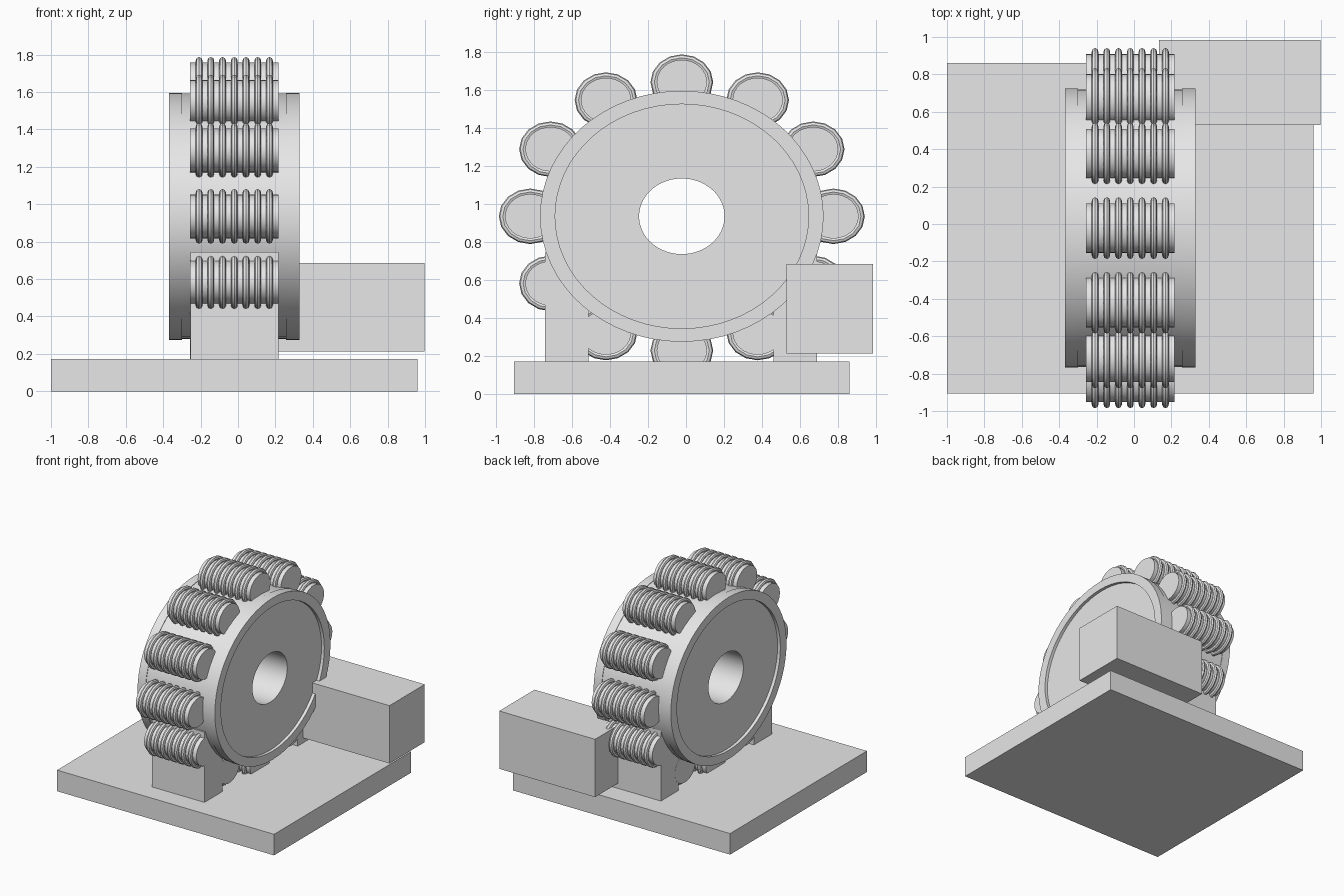
import bpy, bmesh, math

if "Cube" in bpy.data.objects:
    bpy.data.objects.remove(bpy.data.objects["Cube"])

CX, CY, CZ = -0.021, -0.022, 0.935   # wheel centre
STRETCH = 1.13                       # wheel is wider in y than in z

grey = bpy.data.materials.new("light_grey")
grey.diffuse_color = (0.8, 0.8, 0.8, 1)
grey.use_nodes = True
grey.node_tree.nodes["Principled BSDF"].inputs["Base Color"].default_value = grey.diffuse_color


def finish(name, bm, smooth=True):
    bmesh.ops.recalc_face_normals(bm, faces=bm.faces)
    mesh = bpy.data.meshes.new(name)
    bm.to_mesh(mesh)
    bm.free()
    obj = bpy.data.objects.new(name, mesh)
    bpy.context.collection.objects.link(obj)
    mesh.materials.append(grey)
    if smooth:
        bpy.ops.object.select_all(action='DESELECT')
        obj.select_set(True)
        bpy.context.view_layer.objects.active = obj
        bpy.ops.object.shade_smooth_by_angle(angle=math.radians(30))
    return obj


def box(name, x0, x1, y0, y1, z0, z1):
    bm = bmesh.new()
    bmesh.ops.create_cube(bm, size=1)
    for v in bm.verts:
        v.co = ((x0 + x1) / 2 + v.co.x * (x1 - x0),
                (y0 + y1) / 2 + v.co.y * (y1 - y0),
                (z0 + z1) / 2 + v.co.z * (z1 - z0))
    return finish(name, bm, False)


def lathe(bm, profile, segs, y=0.0, z=0.0, closed=True):
    """Spin (x, radius) points round an x-axis at (y, z), stretched in y."""
    rings = []
    for i in range(segs):
        a = 2 * math.pi * i / segs
        rings.append([bm.verts.new((CX + px, CY + STRETCH * (y + r * math.cos(a)),
                                    CZ + z + r * math.sin(a))) for px, r in profile])
    n = len(profile)
    for i in range(segs):
        a, b = rings[i], rings[(i + 1) % segs]
        for j in range(n if closed else n - 1):
            k = (j + 1) % n
            bm.faces.new((a[j], b[j], b[k], a[k]))
    if not closed:                    # flat end caps
        bm.faces.new([r[0] for r in rings])
        bm.faces.new([r[-1] for r in rings])


# Base, bearing supports and motor housing
box("base_plate", -1.0, 0.959, -0.905, 0.86, 0.0, 0.172)
box("front_support", -0.255, 0.217, -0.743, -0.512, 0.172, 0.745)
box("back_support", -0.255, 0.217, 0.46, 0.688, 0.172, 0.745)
box("motor_housing", 0.133, 0.998, 0.528, 0.983, 0.213, 0.685)

# Wheel: drum with raised rims, shallow recessed sides and a centre hole
half = [(0.324, 0.199), (0.324, 0.59), (0.349, 0.59), (0.349, 0.66),
        (0.278, 0.66), (0.278, 0.656)]
profile = half + [(-x, r) for x, r in reversed(half)]
bm = bmesh.new()
lathe(bm, profile, 64)
finish("wheel", bm)

# Twelve rollers round the wheel, each wound with seven coils
COILS, PITCH, TUBE = 7, 0.0627, 0.018
for i in range(12):
    a = math.radians(30 * i)
    y, z = 0.706 * math.cos(a), 0.706 * math.sin(a)
    bm = bmesh.new()
    lathe(bm, [(-0.235, 0.117), (0.237, 0.117)], 32, y, z, closed=False)
    finish(f"roller_core_{i + 1}", bm)
    bm = bmesh.new()
    for c in range(COILS):
        x = 0.001 + (c - (COILS - 1) / 2) * PITCH
        ring = [(x + TUBE * math.cos(t * math.pi / 4),
                 0.128 + TUBE * math.sin(t * math.pi / 4)) for t in range(8)]
        lathe(bm, ring, 16, y, z)
    finish(f"roller_coils_{i + 1}", bm)
